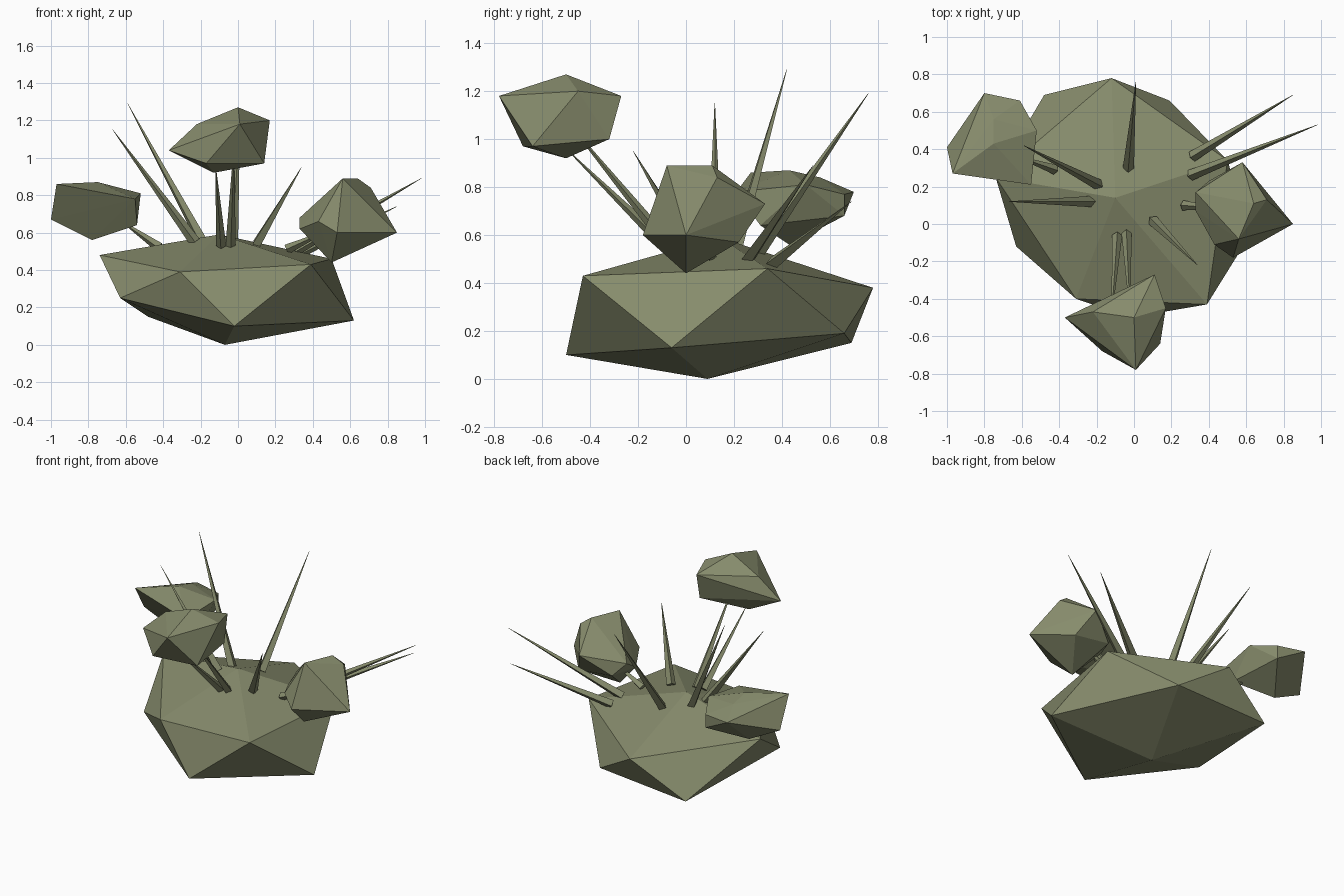
import bpy
import bmesh
from mathutils import Vector

cube = bpy.data.objects.get("Cube")
if cube:
    bpy.data.objects.remove(cube, do_unlink=True)

CM = 0.01  # points below are given in hundredths of a unit

# Single mossy olive colour
moss = bpy.data.materials.new("moss_olive")
moss.use_nodes = True
moss.diffuse_color = (0.24, 0.26, 0.15, 1)
shader = moss.node_tree.nodes["Principled BSDF"]
shader.inputs["Base Color"].default_value = moss.diffuse_color
shader.inputs["Roughness"].default_value = 0.9


def finish(name, bm):
    """Turn a bmesh into a flat shaded, coloured object."""
    bmesh.ops.recalc_face_normals(bm, faces=bm.faces)
    mesh = bpy.data.meshes.new(name)
    bm.to_mesh(mesh)
    bm.free()
    mesh.materials.append(moss)
    obj = bpy.data.objects.new(name, mesh)
    bpy.context.collection.objects.link(obj)
    return obj


def rock(name, corners):
    """Faceted lump: the convex hull of a few corner points."""
    bm = bmesh.new()
    for corner in corners:
        bm.verts.new(Vector(corner) * CM)
    hull = bmesh.ops.convex_hull(bm, input=bm.verts)
    loose = [v for v in hull["geom_interior"] if isinstance(v, bmesh.types.BMVert)]
    bmesh.ops.delete(bm, geom=loose, context="VERTS")
    return finish(name, bm)


def spike(name, root, tip, radius=0.03):
    """Thin four sided blade tapering from root to tip."""
    root, tip = Vector(root) * CM, Vector(tip) * CM
    axis = tip - root
    bm = bmesh.new()
    bmesh.ops.create_cone(bm, cap_ends=True, segments=4, radius1=radius,
                          radius2=0.001, depth=axis.length)
    turn = axis.to_track_quat("Z", "Y").to_matrix().to_4x4()
    turn.translation = (root + tip) / 2
    bmesh.ops.transform(bm, matrix=turn, verts=bm.verts)
    return finish(name, bm)


# Mound: peak, upper ring, lower ring, underside point
peak, underside = (-10, 14, 59), (-7, 9, 0)
upper_ring = [(-31, -40, 39), (39, -43, 43), (50, 34, 46), (-12, 78, 38), (-74, 25, 48)]
lower_ring = [(-2, -50, 10), (62, -6, 13), (19, 66, 19), (-48, 69, 15), (-63, -12, 25)]
rock("mound", [peak, underside] + upper_ring + lower_ring)

# Bud clumps
rock("front_bud", [
    (0, -50, 127), (-13, -50, 92), (1, -78, 118), (17, -45, 120),
    (11, -27, 118), (-22, -47, 118), (-37, -50, 104), (-17, -68, 97),
    (14, -64, 97), (12, -32, 100)])
rock("right_bud", [
    (-97, 27, 86), (-75, 43, 87), (-55, 21, 78), (-52, 50, 81),
    (-61, 66, 77), (-80, 70, 78), (-100, 41, 67), (-54, 31, 64),
    (-78, 43, 56), (-75, 56, 84), (-61, 66, 68)])
rock("left_bud", [
    (85, 0, 60), (64, 11, 89), (56, -8, 89), (71, 13, 84),
    (58, 33, 73), (53, -18, 60), (33, 17, 68), (33, 7, 62),
    (43, -11, 66), (50, 0, 44), (66, 22, 57), (40, 23, 60)])

# Free standing spikes
free_spikes = [
    ((-19, 21, 55), (-59, 42, 129)),
    ((-23, 12, 55), (-67, 12, 115)),
    ((10, 2, 54), (34, -22, 95)),
    ((-3, 30, 53), (1, 76, 119)),
    ((30, 26, 50), (98, 53, 89)),
    ((31, 36, 48), (85, 69, 74)),
]
for number, (root, tip) in enumerate(free_spikes, 1):
    spike(f"spike_{number}", root, tip)

# Stems holding the buds
stems = [
    ("front", (-9, -6, 53), (-12, -50, 96)),
    ("front", (-4, -5, 53), (-2, -50, 108)),
    ("right", (-42, 29, 52), (-65, 37, 68)),
    ("left", (26, 10, 51), (50, 8, 62)),
]
for side, root, tip in stems:
    spike(f"{side}_bud_stem", root, tip, radius=0.027)
